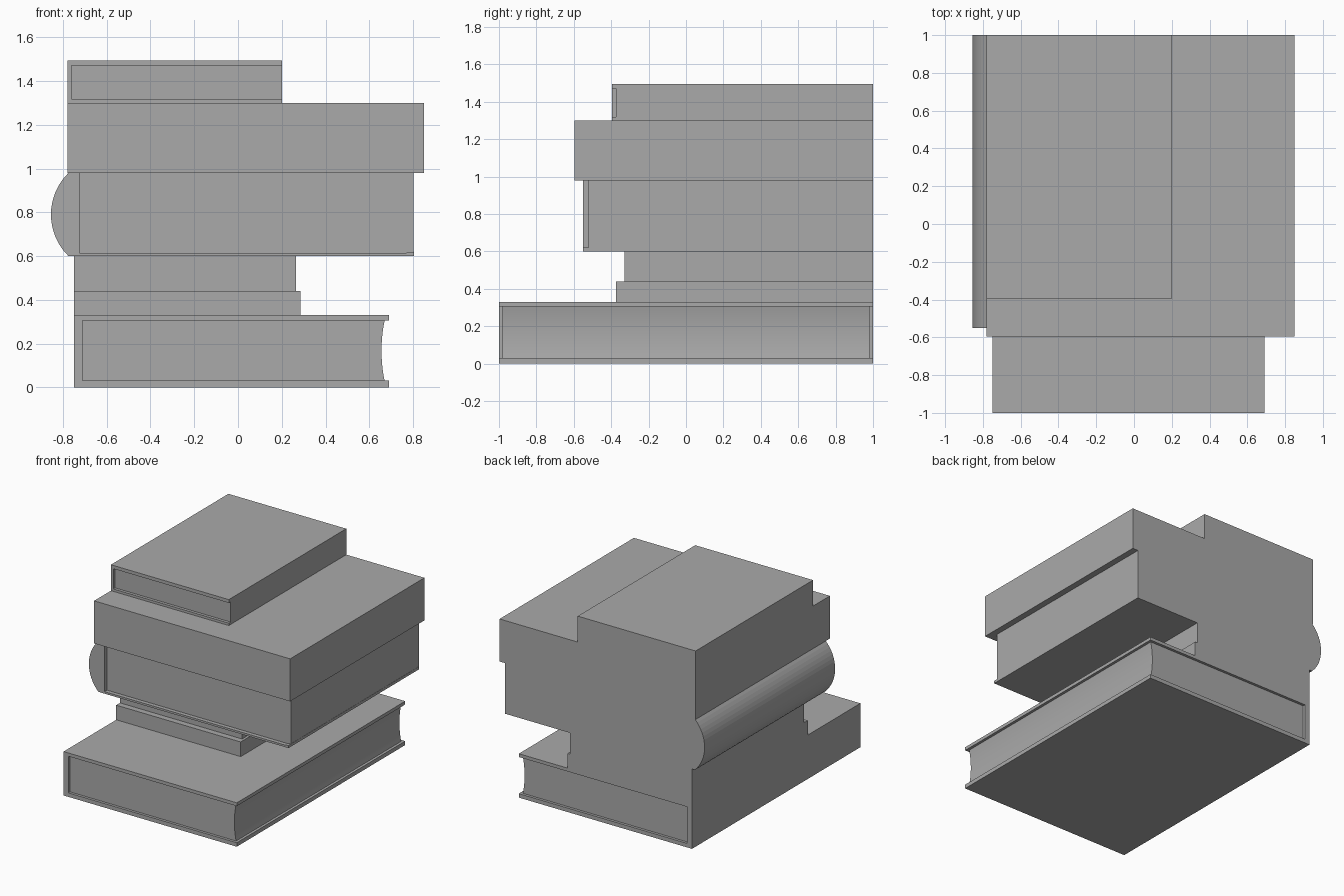
import bpy, bmesh, math

if "Cube" in bpy.data.objects:
    bpy.data.objects.remove(bpy.data.objects["Cube"], do_unlink=True)

GREY = (0.4, 0.4, 0.4, 1)
grey = bpy.data.materials.new("plain_grey")
grey.use_nodes = True
grey.diffuse_color = GREY
grey.node_tree.nodes["Principled BSDF"].inputs["Base Color"].default_value = GREY


def extrude(name, profile, y0, y1):
    """Extrude a closed (x, z) profile along y."""
    bm = bmesh.new()
    face = bm.faces.new([bm.verts.new((x, y0, z)) for x, z in profile])
    new = bmesh.ops.extrude_face_region(bm, geom=[face])["geom"]
    moved = [v for v in new if isinstance(v, bmesh.types.BMVert)]
    bmesh.ops.translate(bm, vec=(0, y1 - y0, 0), verts=moved)
    bmesh.ops.recalc_face_normals(bm, faces=bm.faces)
    mesh = bpy.data.meshes.new(name)
    bm.to_mesh(mesh)
    bm.free()
    mesh.materials.append(grey)
    obj = bpy.data.objects.new(name, mesh)
    bpy.context.collection.objects.link(obj)
    return obj


def block(name, x0, x1, z0, z1, y0, y1=1):
    return extrude(name, [(x0, z0), (x1, z0), (x1, z1), (x0, z1)], y0, y1)


def bow(x, depth, z0, z1, steps):
    """Circular arc from z0 up to z1 at x, bulging sideways by depth."""
    half, mid, sag = (z1 - z0) / 2, (z0 + z1) / 2, abs(depth)
    radius = (half ** 2 + sag ** 2) / (2 * sag)
    sweep = math.asin(half / radius)
    side = math.copysign(1, depth)
    points = []
    for i in range(steps + 1):
        a = sweep * (2 * i / steps - 1)
        points.append((x + side * (radius * math.cos(a) - radius + sag),
                       mid + radius * math.sin(a)))
    return points


def shade(obj, degrees):
    bpy.ops.object.select_all(action="DESELECT")
    obj.select_set(True)
    bpy.context.view_layer.objects.active = obj
    bpy.ops.object.shade_smooth_by_angle(angle=math.radians(degrees))


# Bottom book: wrapped cover and a page block with a hollow fore edge
extrude("bottom_book_cover",
        [(-0.75, 0), (0.69, 0), (0.69, 0.03), (-0.71, 0.03),
         (-0.71, 0.305), (0.69, 0.305), (0.69, 0.33), (-0.75, 0.33)], -1, 1)
fore_edge = bow(0.67, -0.014, 0.03, 0.305, 12)
pages = extrude("bottom_book_pages",
                [(-0.71, 0.03)] + fore_edge + [(-0.71, 0.305)], -0.98, 0.98)
shade(pages, 30)

# Two thin plain books
block("lower_thin_book", -0.75, 0.285, 0.33, 0.44, -0.375)
block("upper_thin_book", -0.75, 0.265, 0.44, 0.60, -0.33)

# Round-backed book: bowed spine, thin lower board and recessed pages
spine = bow(-0.775, -0.08, 0.60, 0.98, 16)
extrude("round_book_cover",
        spine + [(-0.725, 0.98), (-0.725, 0.615), (0.77, 0.615),
                 (0.805, 0.62), (0.805, 0.60)], -0.55, 1)
block("round_book_pages", -0.725, 0.803, 0.615, 0.98, -0.52)

# Wide plain book
block("wide_book", -0.78, 0.85, 0.98, 1.30, -0.595)

# Top book: cover on three sides with recessed pages
extrude("top_book_cover",
        [(-0.78, 1.30), (0.20, 1.30), (0.20, 1.318), (-0.76, 1.318),
         (-0.76, 1.47), (0.20, 1.47), (0.20, 1.495), (-0.78, 1.495)], -0.395, 1)
block("top_book_pages", -0.76, 0.20, 1.318, 1.47, -0.373)
